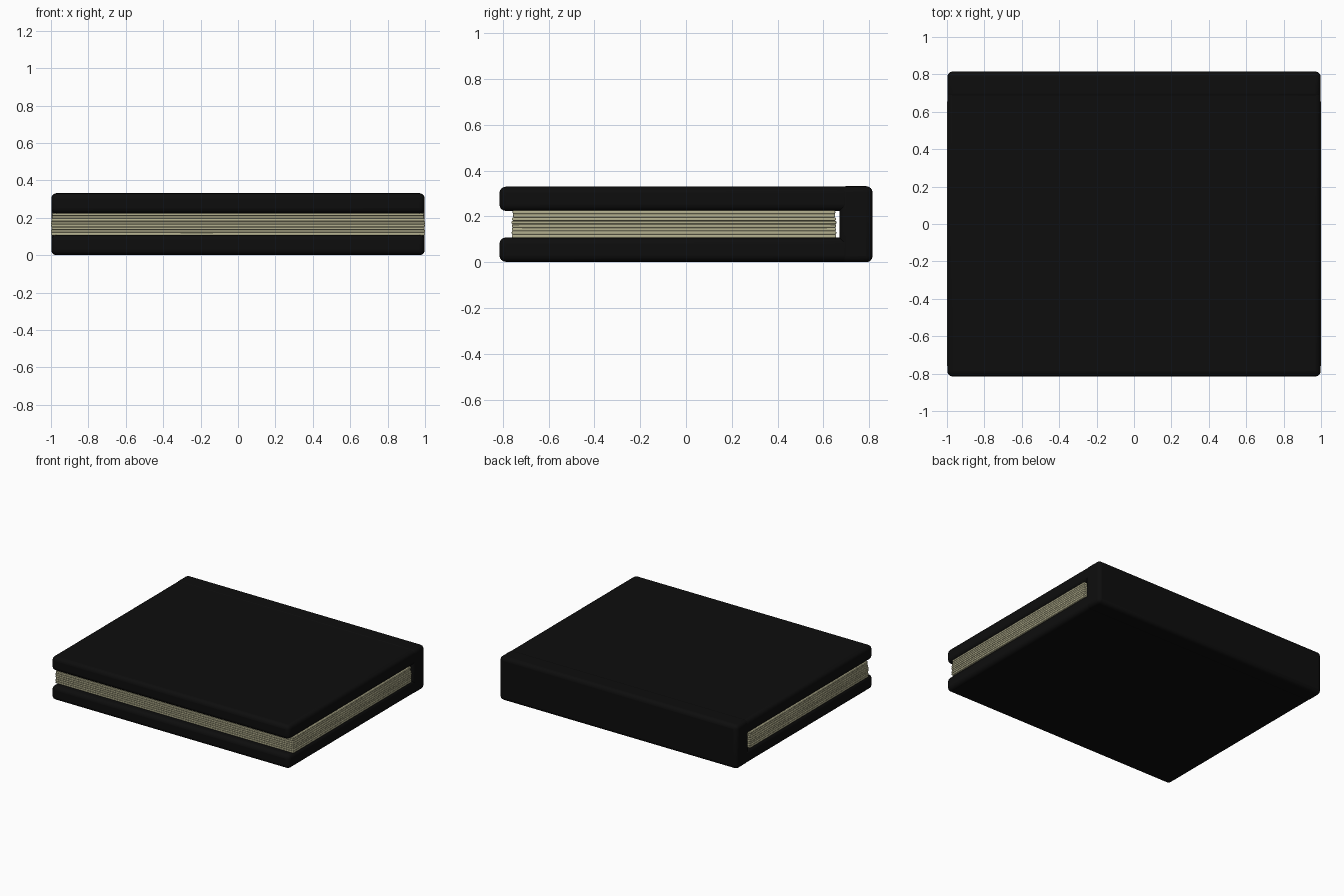
import bpy
import random

if "Cube" in bpy.data.objects:
    bpy.data.objects.remove(bpy.data.objects["Cube"])

random.seed(4)


def material(name, rgb):
    mat = bpy.data.materials.new(name)
    mat.diffuse_color = (*rgb, 1)
    mat.use_nodes = True
    mat.node_tree.nodes["Principled BSDF"].inputs["Base Color"].default_value = mat.diffuse_color
    return mat


BLACK = material("black_leather", (0.004, 0.004, 0.004))
PAPER = material("aged_paper", (0.45, 0.43, 0.27))


def slab(name, x, y, z, mat, bevel, segments):
    """Rounded box spanning the given (min, max) ranges."""
    spans = (x, y, z)
    bpy.ops.mesh.primitive_cube_add(size=1, location=[(a + b) / 2 for a, b in spans])
    ob = bpy.context.object
    ob.name = name
    ob.scale = [b - a for a, b in spans]
    bpy.ops.object.transform_apply(location=False, rotation=False, scale=True)
    ob.data.materials.append(mat)
    mod = ob.modifiers.new("rounded_edges", "BEVEL")
    mod.width = bevel
    mod.segments = segments
    bpy.ops.object.shade_smooth_by_angle()
    return ob


# Covers
slab("bottom_cover", (-0.998, 0.998), (-0.815, 0.72), (0.002, 0.108), BLACK, 0.028, 4)
slab("top_cover", (-0.998, 0.998), (-0.815, 0.72), (0.224, 0.330), BLACK, 0.028, 4)

# Spine joining the covers at the back
slab("spine", (-0.998, 0.998), (0.67, 0.815), (0.0, 0.332), BLACK, 0.028, 4)

# Stack of page bundles, each slightly out of line
COUNT = 8
Z0, Z1 = 0.106, 0.226
step = (Z1 - Z0) / COUNT
for i in range(COUNT):
    d = random.uniform(0, 0.006)
    z = Z0 + i * step
    slab(f"pages_{i + 1}", (-1.0 + d, 1.0 - d), (-0.762 + d, 0.657 - d),
         (z, z + step), PAPER, 0.004, 2)
